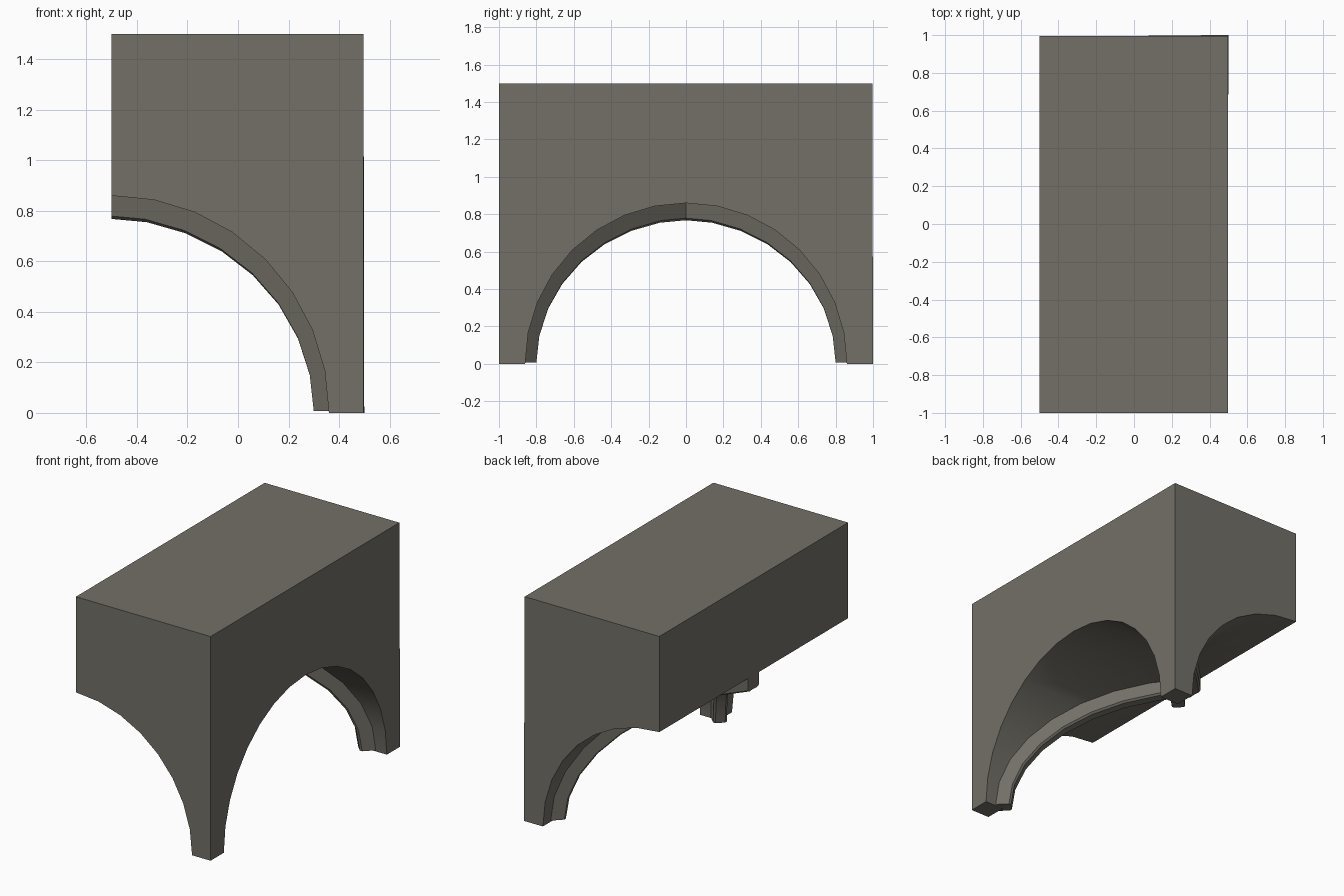
import bpy, bmesh, math
from mathutils import Vector

if "Cube" in bpy.data.objects:
    bpy.data.objects.remove(bpy.data.objects["Cube"])

R = 0.86          # vault radius
CX = -0.5         # vault crossing lies on the left face
X1, Y1, H = 0.497, 0.996, 1.5
SEG = 8           # segments per quarter arc

stone = bpy.data.materials.new("grey brown stone")
stone.diffuse_color = (0.17, 0.16, 0.135, 1)
stone.use_nodes = True
stone.node_tree.nodes["Principled BSDF"].inputs["Base Color"].default_value = stone.diffuse_color


def make_object(name, bm):
    bmesh.ops.recalc_face_normals(bm, faces=bm.faces[:])
    me = bpy.data.meshes.new(name)
    bm.to_mesh(me)
    bm.free()
    ob = bpy.data.objects.new(name, me)
    bpy.context.collection.objects.link(ob)
    me.materials.append(stone)
    return ob


def activate(ob):
    bpy.ops.object.select_all(action='DESELECT')
    ob.select_set(True)
    bpy.context.view_layer.objects.active = ob


def barrel(name, place):
    """Half-round tunnel cutter; place(u, z, end) maps the profile to 3D."""
    prof = [(R * math.cos(math.pi * i / (2 * SEG)), R * math.sin(math.pi * i / (2 * SEG)))
            for i in range(2 * SEG + 1)]
    prof += [(-R, -0.2), (R, -0.2)]
    bm = bmesh.new()
    a, b = [[bm.verts.new(place(u, z, e)) for u, z in prof] for e in (-1, 1)]
    bm.faces.new(a)
    bm.faces.new(b)
    n = len(prof)
    for i in range(n):
        j = (i + 1) % n
        bm.faces.new((a[i], a[j], b[j], b[i]))
    return make_object(name, bm)


# Solid block
bm = bmesh.new()
bmesh.ops.create_cube(bm, size=1)
for v in bm.verts:
    v.co = Vector((X1 if v.co.x > 0 else -0.5, Y1 if v.co.y > 0 else -1.0,
                   H if v.co.z > 0 else 0.0))
    if v.co.x > 0 and v.co.y > 0 and v.co.z < 0.1:
        v.co.x, v.co.y = 0.5, 1.0
block = make_object("vault_block", bm)

# Carve the two crossing barrel vaults
cutters = [barrel("tunnel_across", lambda u, z, e: (e * 1.6, u, z)),
           barrel("tunnel_along", lambda u, z, e: (CX + u, e * 1.6, z))]
activate(block)
for c in cutters:
    c.hide_render = True
    m = block.modifiers.new("cut", 'BOOLEAN')
    m.operation, m.solver, m.object = 'DIFFERENCE', 'EXACT', c
    bpy.ops.object.modifier_apply(modifier=m.name)
for c in cutters:
    bpy.data.objects.remove(c)


# Diagonal groin rib: chamfered section lofted along an elliptical arc
def rib(name, side):
    hw, ch, diag = 0.042, 0.012, R * math.sqrt(2)
    # (half-width offset, plan radius, rise)
    section = [(hw, diag + 0.045, 0.90), (hw, diag - 0.055 + ch, 0.77 + ch),
               (hw - ch, diag - 0.055, 0.77), (ch - hw, diag - 0.055, 0.77),
               (-hw, diag - 0.055 + ch, 0.77 + ch), (-hw, diag + 0.045, 0.90)]
    bm = bmesh.new()
    rings = []
    for i in range(SEG + 2):
        t = min(i, SEG) * math.pi / 2 / SEG
        ring = []
        for w, r, z in section:
            d = r * math.cos(t) if i <= SEG else -0.1
            ring.append(bm.verts.new((CX + (d + w) / math.sqrt(2),
                                      side * (d - w) / math.sqrt(2),
                                      max(0.008, z * math.sin(t)))))
        rings.append(ring)
    n = len(section)
    for a, b in zip(rings, rings[1:]):
        for i in range(n):
            j = (i + 1) % n
            bm.faces.new((a[i], a[j], b[j], b[i]))
    bm.faces.new(rings[0])
    bm.faces.new(rings[-1])
    # trim flush with the left face
    cut = bmesh.ops.bisect_plane(bm, geom=bm.verts[:] + bm.edges[:] + bm.faces[:],
                                 plane_co=(CX, 0, 0), plane_no=(-1, 0, 0), clear_outer=True)
    bmesh.ops.holes_fill(bm, edges=[e for e in bm.edges if e.is_boundary], sides=0)
    return make_object(name, bm)


ribs = [rib("groin_rib_front", -1), rib("groin_rib_back", 1)]

for ob in [block] + ribs:
    activate(ob)
    bpy.ops.object.shade_smooth_by_angle(angle=math.radians(25))
